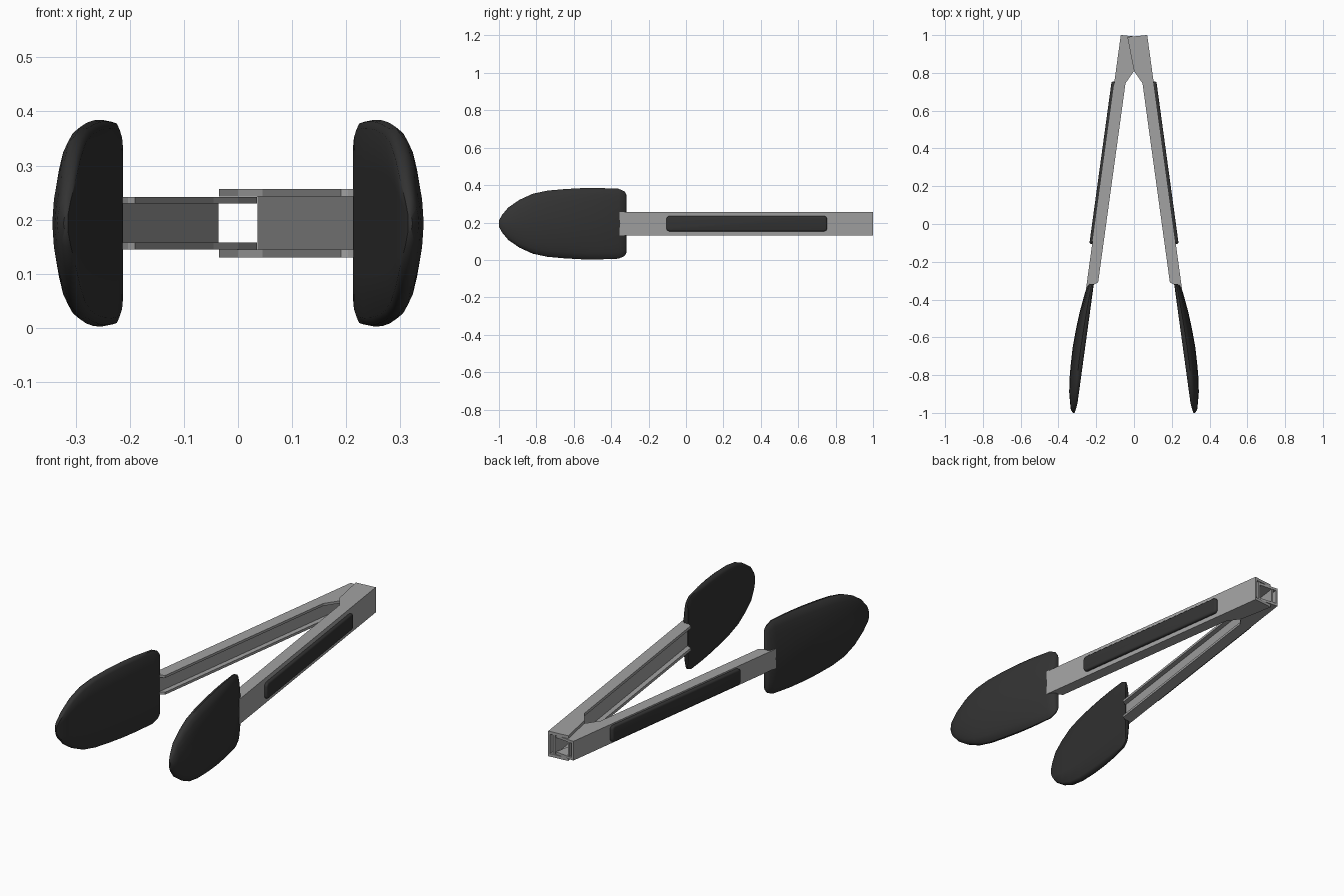
import bpy, bmesh

if "Cube" in bpy.data.objects:
    bpy.data.objects.remove(bpy.data.objects["Cube"])

ZC = 0.1935          # mid height of the tongs
SLOPE = 0.137        # sideways spread of each arm per unit of length


def material(name, v):
    m = bpy.data.materials.new(name)
    m.diffuse_color = (v, v, v, 1)
    m.use_nodes = True
    m.node_tree.nodes["Principled BSDF"].inputs["Base Color"].default_value = m.diffuse_color
    return m


STEEL = material("brushed grey steel", 0.36)
BLACK = material("black silicone", 0.033)


def outer(y):
    return 0.07 + SLOPE * (1 - y)


def prism(bm, pts, side, z0, z1):
    """Extrude an xy outline from z0 to z1, mirrored by side."""
    lo = [bm.verts.new((side * x, y, z0)) for x, y in pts]
    hi = [bm.verts.new((side * x, y, z1)) for x, y in pts]
    n = len(pts)
    bm.faces.new(lo)
    bm.faces.new(hi)
    for i in range(n):
        j = (i + 1) % n
        bm.faces.new((lo[i], lo[j], hi[j], hi[i]))


def finish(bm, name, mat, smooth=False):
    bmesh.ops.recalc_face_normals(bm, faces=bm.faces)
    me = bpy.data.meshes.new(name)
    bm.to_mesh(me)
    bm.free()
    ob = bpy.data.objects.new(name, me)
    bpy.context.collection.objects.link(ob)
    me.materials.append(mat)
    if smooth:
        bpy.context.view_layer.objects.active = ob
        ob.select_set(True)
        bpy.ops.object.shade_smooth_by_angle(angle=0.8)
        ob.select_set(False)
    return ob


def strip(y0, y1, d0, d1):
    """Slanted outline lying d0..d1 inward from the arm's outer face."""
    return [(outer(y0) - d0, y0), (outer(y1) - d0, y1),
            (outer(y1) - d1, y1), (outer(y0) - d1, y0)]


# channel side plate, widened at the hinge end
FLANGE = [(0.07, 1.0), (-0.035, 0.99), (0.0, 0.81), (0.045, 0.745),
          (0.19, -0.31), (0.203, -0.315), (outer(-0.355), -0.355)]


def arm(name, side, half, t):
    bm = bmesh.new()
    prism(bm, FLANGE, side, ZC + half - t, ZC + half)
    prism(bm, FLANGE, side, ZC - half, ZC - half + t)
    e = half - t
    prism(bm, strip(1.0, -0.355, 0, 0.01), side, ZC - e, ZC + e)
    prism(bm, strip(0.995, -0.325, 0.025, 0.035), side, ZC - e, ZC + e)
    finish(bm, name, STEEL)


# head stations: y, thickness, half width
STATIONS = [(-0.318, 0.022, 0.155), (-0.328, 0.032, 0.172), (-0.36, 0.04, 0.187),
            (-0.47, 0.055, 0.191), (-0.56, 0.062, 0.190), (-0.65, 0.066, 0.185),
            (-0.74, 0.064, 0.177), (-0.82, 0.06, 0.160), (-0.89, 0.052, 0.128),
            (-0.95, 0.039, 0.087), (-0.985, 0.025, 0.045), (-1.0, 0.008, 0.016)]
# half cross-section: thickness fraction, width fraction
SECTION = [(1, 0), (0.94, 0.35), (0.82, 0.62), (0.69, 0.82), (0.54, 0.94),
           (0.34, 1.0), (0.13, 0.985), (0.0, 0.92), (0.0, 0.5), (0.0, 0.0)]
RING = SECTION + [(a, -b) for a, b in SECTION[-2:0:-1]]


def head(name, side):
    bm = bmesh.new()
    rings = []
    for y, t, w in STATIONS:
        xi = 0.213 + SLOPE * (-0.32 - y)
        if y < -0.96:
            xi += (-0.96 - y) * 0.2
        rings.append([bm.verts.new((side * (xi + t * a), y, ZC + w * b)) for a, b in RING])
    n = len(RING)
    for r, s in zip(rings, rings[1:]):
        for i in range(n):
            j = (i + 1) % n
            bm.faces.new((r[i], r[j], s[j], s[i]))
    bm.faces.new(rings[0])
    bm.faces.new(rings[-1])
    finish(bm, name, BLACK, True)


def grip(name, side):
    bm = bmesh.new()
    prism(bm, strip(0.755, -0.105, -0.015, 0.004), side, ZC - 0.041, ZC + 0.041)
    bmesh.ops.recalc_face_normals(bm, faces=bm.faces)
    # round the pad's corners, then its outer rim
    short = [e for e in bm.edges
             if abs(e.verts[0].co.x - e.verts[1].co.x) < 0.03
             and abs(e.verts[0].co.z - e.verts[1].co.z) < 1e-5]
    bmesh.ops.bevel(bm, geom=short, offset=0.018, segments=4, profile=0.5, affect='EDGES')
    rim = [e for e in bm.edges
           if all(abs(v.co.x) > outer(v.co.y) + 0.01 for v in e.verts)]
    bmesh.ops.bevel(bm, geom=rim, offset=0.009, segments=3, profile=0.5, affect='EDGES')
    finish(bm, name, BLACK, True)


# the left channel nests inside the right one at the hinge
for label, side, half, t in (("right", 1, 0.0635, 0.0145), ("left", -1, 0.0485, 0.0125)):
    arm(label + "_arm", side, half, t)
    head(label + "_head", side)
    grip(label + "_grip", side)
